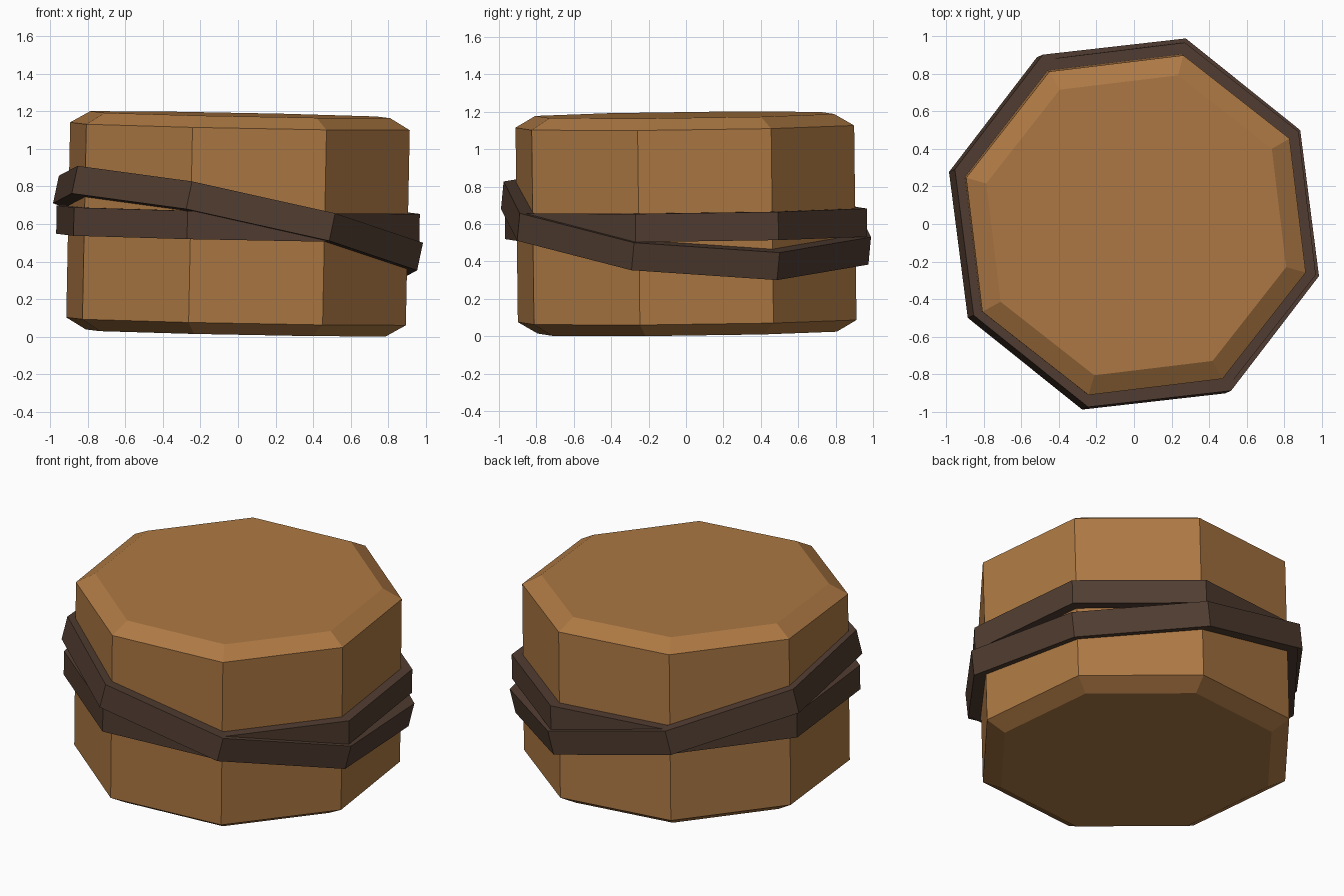
import bpy, math
from mathutils import Vector

if "Cube" in bpy.data.objects:
    bpy.data.objects.remove(bpy.data.objects["Cube"])

SIDES = 8
TURN = math.radians(-15.6)


def material(name, rgb):
    m = bpy.data.materials.new(name)
    m.diffuse_color = (*rgb, 1)
    m.use_nodes = True
    m.node_tree.nodes["Principled BSDF"].inputs["Base Color"].default_value = m.diffuse_color
    return m


tan = material("tan wood", (0.42, 0.19, 0.057))
dark = material("dark brown strap", (0.083, 0.047, 0.031))


def lathe(name, profile, mat, normal, z, closed):
    """Spin a (radius, height) profile into a faceted solid, then tilt its axis."""
    n = len(profile)
    verts = []
    for i in range(SIDES):
        a = TURN + i * math.tau / SIDES
        verts += [(r * math.cos(a), r * math.sin(a), h) for r, h in profile]
    faces = []
    for i in range(SIDES):
        j = (i + 1) % SIDES
        for k in range(n if closed else n - 1):
            l = (k + 1) % n
            faces.append((i * n + k, j * n + k, j * n + l, i * n + l))
    if not closed:  # end caps
        faces.append([i * n for i in reversed(range(SIDES))])
        faces.append([i * n + n - 1 for i in range(SIDES)])
    me = bpy.data.meshes.new(name)
    me.from_pydata(verts, [], faces)
    me.materials.append(mat)
    ob = bpy.data.objects.new(name, me)
    bpy.context.collection.objects.link(ob)
    ob.rotation_mode = 'QUATERNION'
    ob.rotation_quaternion = Vector((0, 0, 1)).rotation_difference(Vector(normal))
    ob.location.z = z
    return ob


def strap(name, inner, outer, normal, z):
    h = 0.0755
    lathe(name, [(inner, -h), (outer, -h), (outer, h), (inner, h)], dark, normal, z, True)


LEAN = (0.02, -0.012, 1)

# Chunky block with chamfered rims
lathe("body", [(0.83, -0.582), (0.94, -0.52), (0.94, 0.52), (0.83, 0.582)],
      tan, LEAN, 0.601, False)

# Two straps: one level with the body, one slung at an angle
strap("level_strap", 0.93, 1.005, LEAN, 0.601)
strap("slanted_strap", 0.945, 1.027, (0.212, 0.095, 1), 0.605)
